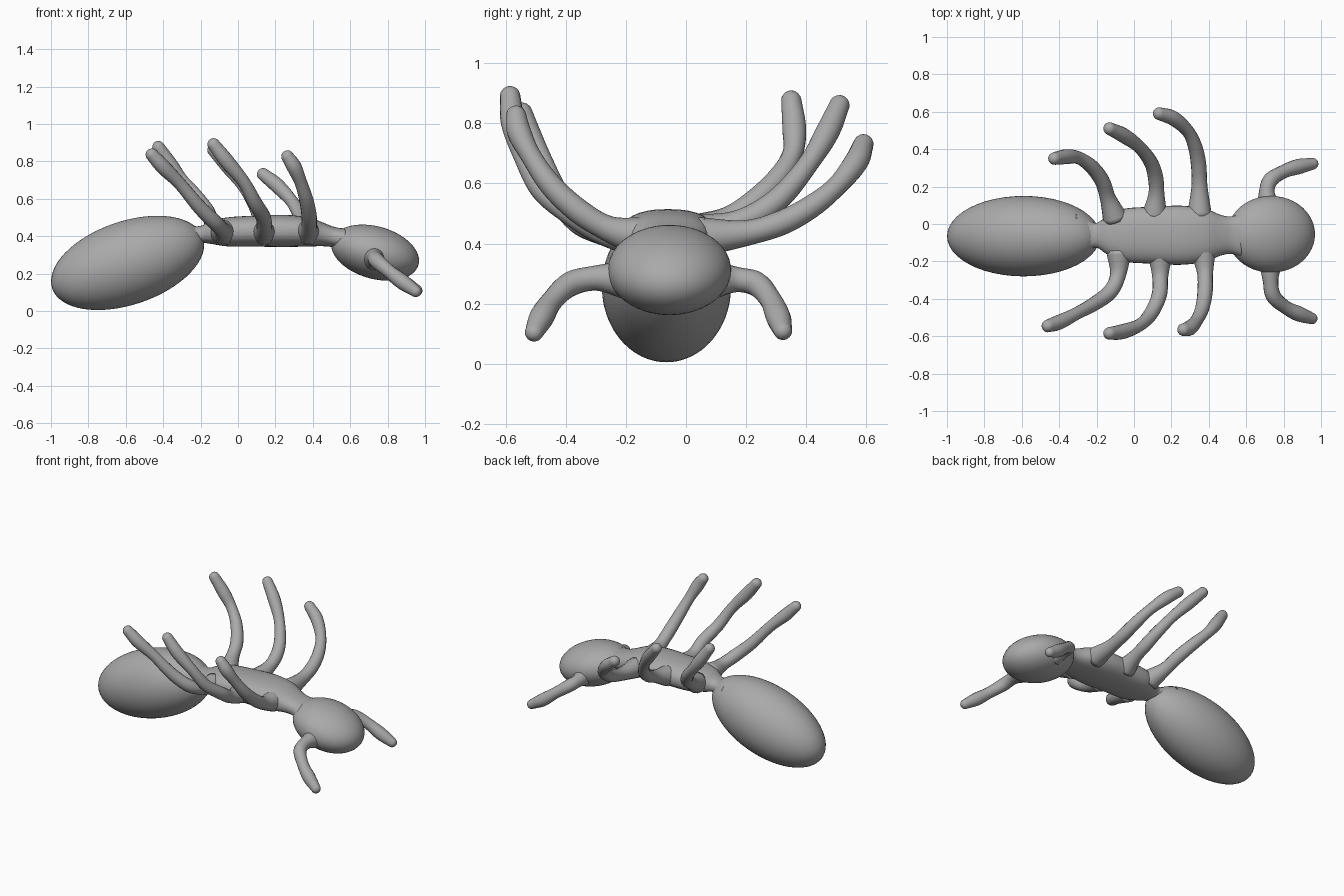
import bpy, bmesh, math
from mathutils import Vector, Matrix

cube = bpy.data.objects.get("Cube")
if cube:
    bpy.data.objects.remove(cube, do_unlink=True)

# One matte grey for the whole insect
grey = bpy.data.materials.new("clay grey")
grey.use_nodes = True
grey.diffuse_color = (0.4, 0.4, 0.4, 1)
bsdf = grey.node_tree.nodes["Principled BSDF"]
bsdf.inputs["Base Color"].default_value = (0.4, 0.4, 0.4, 1)
bsdf.inputs["Roughness"].default_value = 0.7


def finish(name, bm):
    bmesh.ops.recalc_face_normals(bm, faces=bm.faces)
    for f in bm.faces:
        f.smooth = True
    me = bpy.data.meshes.new(name)
    bm.to_mesh(me)
    bm.free()
    me.materials.append(grey)
    ob = bpy.data.objects.new(name, me)
    bpy.context.collection.objects.link(ob)
    return ob


def ellipsoid(name, centre, radii, tilt):
    """Ellipsoid tilted in the side plane; a positive tilt lifts its +x end."""
    bm = bmesh.new()
    bmesh.ops.create_uvsphere(bm, u_segments=48, v_segments=32, radius=1)
    bm.transform(Matrix.Translation(centre)
                 @ Matrix.Rotation(-math.radians(tilt), 4, 'Y')
                 @ Matrix.Diagonal((*radii, 1)))
    return finish(name, bm)


def spline(points, steps):
    """Catmull-Rom sampling of equal-length tuples."""
    p = [Vector(q) for q in points]
    p = [2 * p[0] - p[1]] + p + [2 * p[-1] - p[-2]]
    out = []
    for i in range(1, len(p) - 2):
        a, b, c, d = p[i - 1:i + 3]
        for k in range(steps):
            t = k / steps
            out.append(0.5 * (2 * b + (c - a) * t + (2 * a - 5 * b + 4 * c - d) * t * t
                              + (3 * b - a - 3 * c + d) * t ** 3))
    return out + [p[-2]]


def loft(name, rings):
    """Skin a list of rings, each a list of points, and close both ends."""
    bm = bmesh.new()
    loops = [[bm.verts.new(v) for v in ring] for ring in rings]
    n = len(loops[0])
    for a, b in zip(loops, loops[1:]):
        for i in range(n):
            j = (i + 1) % n
            bm.faces.new((a[i], a[j], b[j], b[i]))
    bm.faces.new(loops[0])
    bm.faces.new(loops[-1])
    return finish(name, bm)


def limb(name, path, radii, sides=16):
    """Tapered tube with a flared root and a rounded tip."""
    pts = spline([(*p, r) for p, r in zip(path, radii)], 6)
    centres = [Vector(p[:3]) for p in pts]
    sizes = [p[3] for p in pts]
    tip, r = centres[-1], sizes[-1]
    ahead = (tip - centres[-2]).normalized()
    for k in range(1, 6):
        a = math.radians(90) * k / 5.15
        centres.append(tip + ahead * r * math.sin(a))
        sizes.append(r * math.cos(a))
    rings, side = [], Vector((1, 0, 0))
    for i, (c, s) in enumerate(zip(centres, sizes)):
        d = (centres[min(i + 1, len(centres) - 1)] - centres[max(i - 1, 0)]).normalized()
        side = (side - d * side.dot(d)).normalized()
        up = d.cross(side)
        rings.append([c + s * (side * math.cos(t) + up * math.sin(t))
                      for t in (math.tau * k / sides for k in range(sides))])
    return loft(name, rings)


# Abdomen and head
MID = -0.06
ellipsoid("abdomen", (-0.59, MID - 0.005, 0.257), (0.426, 0.215, 0.223), 18.8)
ellipsoid("head", (0.733, -0.055, 0.312), (0.241, 0.205, 0.140), -15.8)

# Thorax with waist and neck: x, middle height, half height, half width
stations = [(-0.31, 0.39, 0.09, 0.125), (-0.25, 0.402, 0.055, 0.085), (-0.20, 0.41, 0.045, 0.066),
            (-0.14, 0.42, 0.062, 0.105), (-0.05, 0.423, 0.078, 0.142), (0.10, 0.427, 0.083, 0.152),
            (0.25, 0.428, 0.086, 0.158), (0.38, 0.422, 0.077, 0.142), (0.46, 0.408, 0.062, 0.110),
            (0.52, 0.393, 0.055, 0.100), (0.58, 0.378, 0.062, 0.12)]
body = []
for x, z, h, w in spline(stations, 4):
    ring = []
    for k in range(32):
        c, s = math.cos(math.tau * k / 32), math.sin(math.tau * k / 32)
        ring.append(Vector((x, MID + w * math.copysign(abs(c) ** 0.85, c),
                            z + h * math.copysign(abs(s) ** 0.85, s))))
    body.append(ring)
loft("thorax", body)

# Six raised legs, each posed on its own
legs = {
    "left_back_leg": [(-.10, .03, .43), (-.14, .14, .48), (-.17, .23, .54), (-.23, .31, .62),
                      (-.30, .355, .70), (-.36, .36, .78), (-.425, .35, .875)],
    "left_middle_leg": [(.11, .05, .43), (.12, .16, .465), (.115, .25, .505), (.09, .33, .57),
                        (.03, .41, .67), (-.05, .47, .77), (-.13, .51, .86)],
    "left_front_leg": [(.35, .04, .42), (.35, .20, .435), (.345, .32, .47), (.325, .42, .525),
                       (.285, .50, .59), (.21, .565, .67), (.135, .59, .73)],
    "right_back_leg": [(-.08, -.15, .42), (-.085, -.27, .435), (-.125, -.36, .475),
                       (-.21, -.425, .56), (-.31, -.48, .68), (-.40, -.525, .77), (-.46, -.545, .835)],
    "right_middle_leg": [(.14, -.16, .42), (.14, -.28, .44), (.135, -.38, .50), (.09, -.48, .58),
                         (.03, -.54, .69), (-.06, -.575, .80), (-.13, -.585, .89)],
    "right_front_leg": [(.37, -.15, .42), (.38, -.26, .45), (.38, -.36, .51), (.365, -.45, .595),
                        (.335, -.515, .69), (.30, -.555, .77), (.265, -.565, .825)],
}
for name, path in legs.items():
    limb(name, path, (0.068, 0.043, 0.041, 0.038, 0.034, 0.040, 0.034))

# Bent antennae
antennae = {
    "left_antenna": [(.72, .09, .28), (.71, .17, .28), (.73, .235, .265), (.80, .28, .215),
                     (.88, .307, .155), (.955, .322, .11)],
    "right_antenna": [(.73, -.20, .28), (.73, -.30, .285), (.745, -.385, .265), (.81, -.445, .21),
                      (.88, -.48, .155), (.95, -.505, .105)],
}
for name, path in antennae.items():
    limb(name, path, (0.065, 0.042, 0.041, 0.036, 0.041, 0.031))
